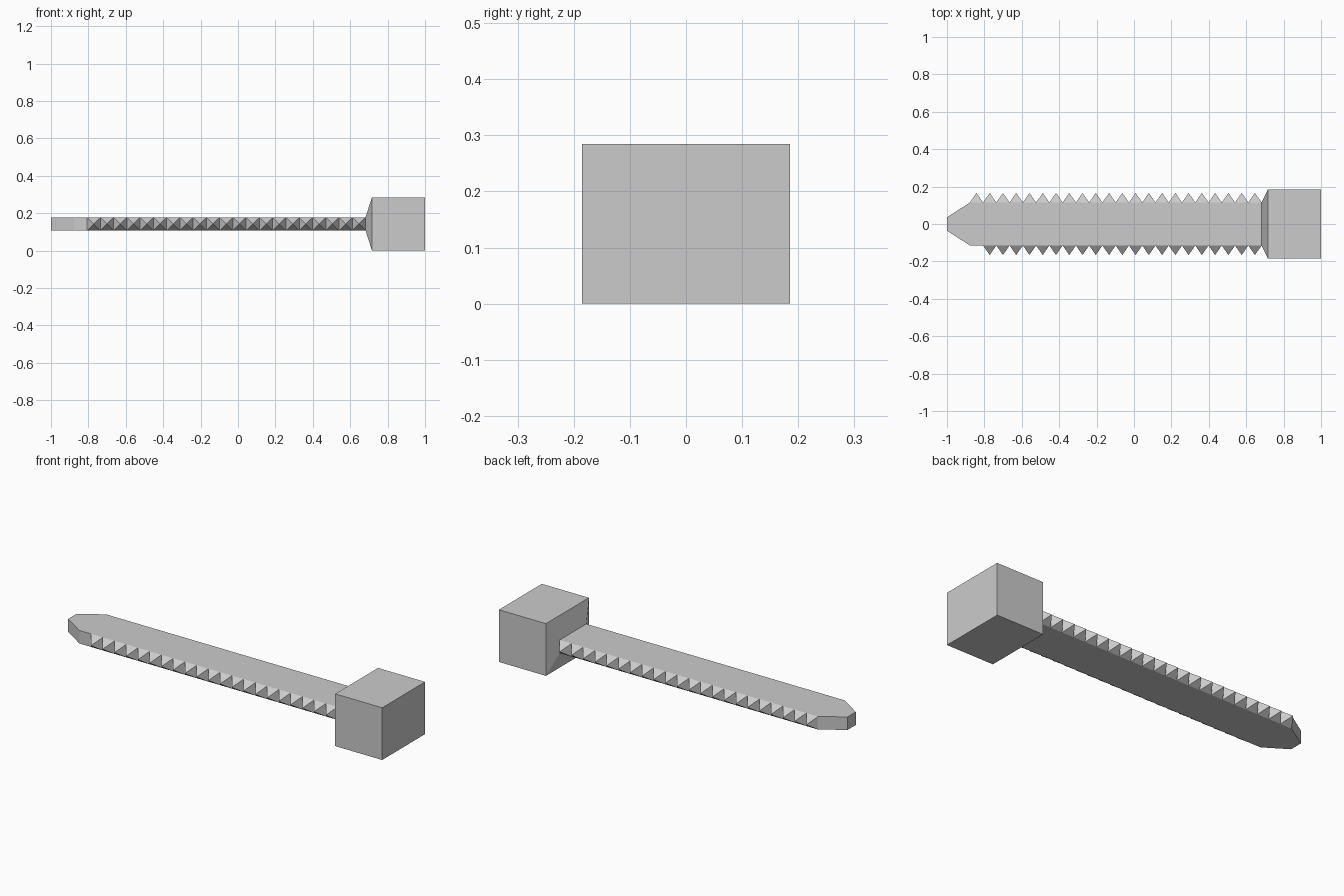
import bpy

if "Cube" in bpy.data.objects:
    bpy.data.objects.remove(bpy.data.objects["Cube"])

ZC = 0.1425      # mid height of the whole model
HALF = 0.0355    # half thickness of the blade
W = 0.115        # half width of the blade
NECK = 0.682     # where the blade meets the handle
PITCH = 0.0709   # tooth spacing


def make(name, verts, faces):
    mesh = bpy.data.meshes.new(name)
    mesh.from_pydata(verts, [], faces)
    obj = bpy.data.objects.new(name, mesh)
    bpy.context.collection.objects.link(obj)
    return obj


# Blade: flat outline with a chamfered blunt tip, extruded in z
outline = [(-1, -0.036), (-0.877, -W), (NECK, -W),
           (NECK, W), (-0.877, W), (-1, 0.036)]
n = len(outline)
verts = [(x, y, ZC + s * HALF) for s in (-1, 1) for x, y in outline]
faces = [tuple(reversed(range(n))), tuple(range(n, 2 * n))]
faces += [(i, (i + 1) % n, n + (i + 1) % n, n + i) for i in range(n)]
make("blade", verts, faces)


# Teeth: a row of four-sided pyramids along each edge
def teeth(name, side, count):
    verts, faces = [], []
    for i in range(count):
        x1 = NECK - i * PITCH
        x0 = x1 - PITCH
        b = len(verts)
        y = side * W
        verts += [(x0, y, ZC - HALF), (x1, y, ZC - HALF),
                  (x1, y, ZC + HALF), (x0, y, ZC + HALF),
                  ((x0 + x1) / 2, side * 0.166, ZC)]
        for k in range(4):
            f = (b + k, b + (k + 1) % 4, b + 4)
            faces.append(f if side < 0 else f[::-1])
    make(name, verts, faces)


teeth("back_teeth", 1, 22)
teeth("front_teeth", -1, 21)

# Handle: block with a short taper down to the blade section
rings = [(NECK, W, HALF), (0.716, 0.185, ZC), (1.0, 0.185, ZC)]
verts = [(x, sy * hy, ZC + sz * hz) for x, hy, hz in rings
         for sy, sz in ((-1, -1), (1, -1), (1, 1), (-1, 1))]
faces = [(3, 2, 1, 0), (8, 9, 10, 11)]
for r in (0, 4):
    faces += [(r + k, r + (k + 1) % 4, r + 4 + (k + 1) % 4, r + 4 + k)
              for k in range(4)]
make("handle", verts, faces)
